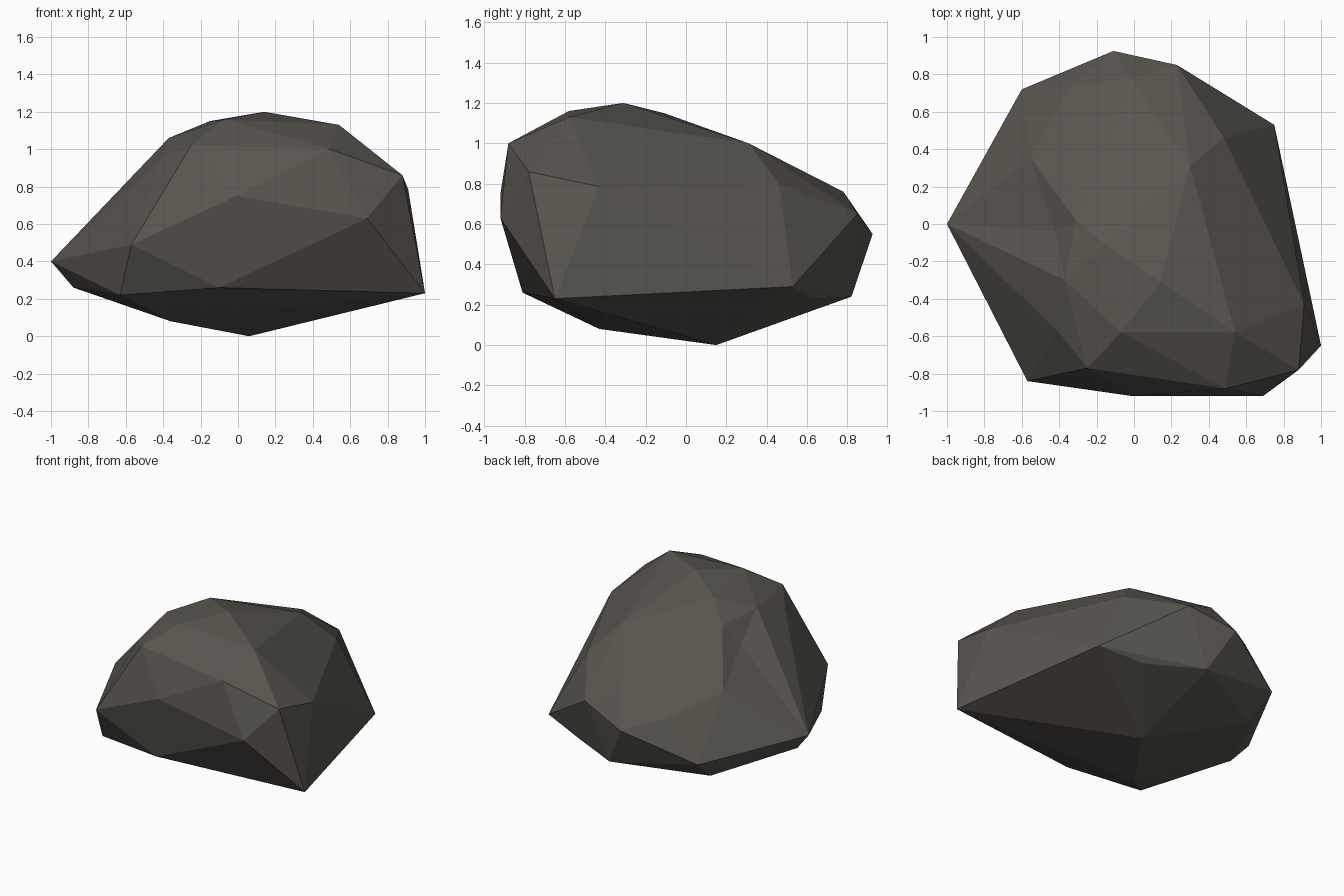
import bpy, bmesh
from mathutils import Vector

if "Cube" in bpy.data.objects:
    bpy.data.objects.remove(bpy.data.objects["Cube"])

# Corner points of the boulder
CORNERS = [
    # lower rim and lopsided underside
    (-1, 0, .40), (1, -.65, .23), (-.88, -.04, .26), (-.63, -.68, .22),
    (-.10, -.81, .26), (-.36, -.43, .08), (.06, .15, 0), (.57, -.40, .15),
    (.44, .62, .23), (.05, .82, .24), (-.57, .53, .19), (.75, .53, .29),
    # front and right flank
    (.88, -.78, .86), (.91, -.43, .785), (.69, -.92, .63), (-.01, -.92, .75),
    (-.57, -.84, .49), (.49, -.88, 1.0), (-.25, -.77, 1.02),
    # crown
    (-.41, -.57, .95), (-.37, -.30, 1.06), (.54, -.58, 1.13),
    (-.07, -.58, 1.16), (.14, -.31, 1.20), (-.15, -.11, 1.15), (-.31, .02, 1.03),
    # back slope and the shallow hollow on the left
    (.30, .31, 1.0), (.48, .46, .80), (.23, .85, .65), (-.11, .925, .55),
    (-.02, .78, .76), (-.60, .72, .35), (-.42, -.04, .90), (-.55, .35, .73),
    (-.35, .73, .63),
]
TIP = 1  # low front right corner, tinted slightly brown
CENTRE = Vector((0, 0, .55))


def material(name, rgb):
    mat = bpy.data.materials.new(name)
    mat.diffuse_color = (*rgb, 1)
    mat.use_nodes = True
    mat.node_tree.nodes["Principled BSDF"].inputs["Base Color"].default_value = mat.diffuse_color
    return mat


# Wrap a hull; hollow points are lifted until the hull takes them in
true = [Vector(c) for c in CORNERS]
lifted = [p.copy() for p in true]
for _ in range(80):
    bm = bmesh.new()
    verts = [bm.verts.new(p) for p in lifted]
    bmesh.ops.convex_hull(bm, input=verts, use_existing_faces=False)
    missed = [i for i, v in enumerate(verts) if not v.is_valid or not v.link_faces]
    if not missed:
        break
    bm.free()
    for i in missed:
        lifted[i] = CENTRE + (lifted[i] - CENTRE) * 1.01

# Drop the lifted points back to their real place
for v, p in zip(verts, true):
    v.co = p
bmesh.ops.recalc_face_normals(bm, faces=bm.faces[:])
bm.normal_update()

# Brown tint on the front and underside faces at the low corner
for f in bm.faces:
    f.smooth = False
    f.material_index = int(verts[TIP] in f.verts and f.normal.x < .7)

mesh = bpy.data.meshes.new("boulder")
bm.to_mesh(mesh)
bm.free()
mesh.materials.append(material("dark grey stone", (.100, .092, .078)))
mesh.materials.append(material("brownish stone", (.100, .086, .076)))
bpy.context.collection.objects.link(bpy.data.objects.new("boulder", mesh))
